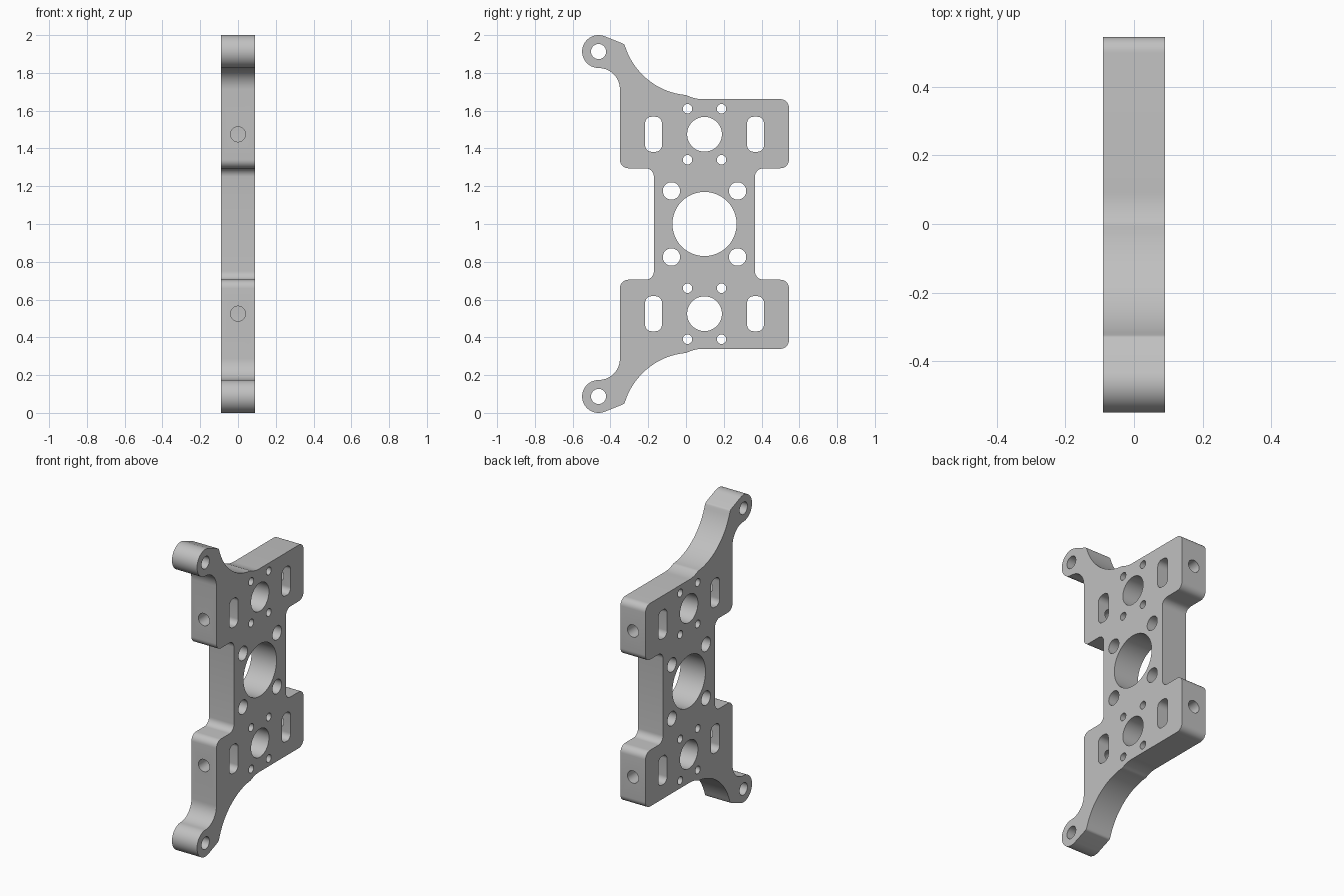
import bpy
import bmesh
from math import radians, cos, sin, tan, pi
from mathutils import Matrix, Vector

default = bpy.data.objects.get("Cube")
if default:
    bpy.data.objects.remove(default, do_unlink=True)

HALF_THICK = 0.09
MID_Z = 1.0
AXIS_Y = 0.098      # centre line of the bores


def arc(cy, cz, r, start, end, steps):
    """Points along an arc, angles in degrees."""
    angles = [radians(start + (end - start) * i / steps) for i in range(steps + 1)]
    return [(cy + r * cos(a), cz + r * sin(a)) for a in angles]


def fillet(corners, steps=8):
    """Round each (y, z, radius) corner of a closed outline."""
    points = []
    for i, (y, z, r) in enumerate(corners):
        p = Vector((y, z))
        if r == 0:
            points.append((y, z))
            continue
        a = (Vector(corners[i - 1][:2]) - p).normalized()
        b = (Vector(corners[(i + 1) % len(corners)][:2]) - p).normalized()
        half = a.angle(b) / 2
        centre = p + (a + b).normalized() * (r / sin(half))
        start = p + a * (r / tan(half)) - centre
        end = p + b * (r / tan(half)) - centre
        turn = start.angle(end)
        for k in range(steps + 1):
            t = k / steps
            q = (start * sin((1 - t) * turn) + end * sin(t * turn)) / sin(turn)
            points.append(tuple(centre + q))
    return points


def sharp(points):
    return [(y, z, 0) for y, z in points]


# Upper half of the outline, heights measured from the middle
upper = [(0.365, 0.295, 0.045), (0.545, 0.295, 0.045), (0.545, 0.661, 0.045),
         (0.05, 0.661, 0.19), (0.0, 0.683, 0.05)]
upper += sharp(arc(0.033, 1.054, 0.373, 261, 198, 24))      # sweeping arm
upper += [(-0.328, 0.953, 0.02)]
upper += sharp(arc(-0.463, 0.913, 0.087, 66, 270, 32))      # lug
upper += sharp(arc(-0.463, 0.713, 0.113, 90, 0, 14)[1:])    # inner curve of arm
upper += [(-0.35, 0.295, 0.045), (-0.17, 0.295, 0.045)]
lower = [(y, -z, r) for y, z, r in reversed(upper)]
loops = [fillet(upper + lower)]


def bore(y, z, r):
    loops.append(arc(y, z, r, 0, 360, 48)[:-1])


# Bores and slots through the plate
bore(AXIS_Y, 0, 0.17)
for s in (1, -1):
    bore(-0.463, s * 0.913, 0.04)
    bore(AXIS_Y, s * 0.475, 0.092)
    for d in (-1, 1):
        bore(AXIS_Y + d * 0.175, s * 0.175, 0.046)
        for h in (0.34, 0.61):
            bore(AXIS_Y + d * 0.09, s * h, 0.025)
        cy, cz = AXIS_Y + d * 0.27, s * 0.475
        loops.append(fillet([(cy + u * 0.045, cz + v * 0.093, 0.036)
                             for u, v in ((-1, -1), (1, -1), (1, 1), (-1, 1))]))

# Filled outline, extruded to the plate thickness
curve = bpy.data.curves.new("plate_profile", 'CURVE')
curve.dimensions = '2D'
curve.fill_mode = 'BOTH'
curve.extrude = HALF_THICK
for pts in loops:
    spline = curve.splines.new('POLY')
    spline.points.add(len(pts) - 1)
    for point, (y, z) in zip(spline.points, pts):
        point.co = (y, z, 0, 1)
    spline.use_cyclic_u = True
helper = bpy.data.objects.new("plate_profile", curve)
bpy.context.collection.objects.link(helper)
bpy.context.view_layer.update()
depsgraph = bpy.context.evaluated_depsgraph_get()
mesh = bpy.data.meshes.new_from_object(helper.evaluated_get(depsgraph))
bpy.data.objects.remove(helper, do_unlink=True)

# Stand the plate upright: profile x, y become y, z
mesh.transform(Matrix(((0, 0, 1, 0), (1, 0, 0, 0), (0, 1, 0, MID_Z), (0, 0, 0, 1))))
bm = bmesh.new()
bm.from_mesh(mesh)
bmesh.ops.remove_doubles(bm, verts=bm.verts, dist=0.0001)
bmesh.ops.recalc_face_normals(bm, faces=bm.faces)
bm.to_mesh(mesh)
bm.free()
plate = bpy.data.objects.new("mounting_plate", mesh)
bpy.context.collection.objects.link(plate)

# Screw holes drilled from the front and back edges into the slots
bm = bmesh.new()
for s in (1, -1):
    for y in (-0.302, 0.498):
        place = Matrix.Translation((0, y, MID_Z + s * 0.475)) @ Matrix.Rotation(pi / 2, 4, 'X')
        bmesh.ops.create_cone(bm, cap_ends=True, segments=32, radius1=0.04,
                              radius2=0.04, depth=0.26, matrix=place)
drill_mesh = bpy.data.meshes.new("edge_drill")
bm.to_mesh(drill_mesh)
bm.free()
drill = bpy.data.objects.new("edge_drill", drill_mesh)
drill.hide_render = True
bpy.context.collection.objects.link(drill)

cut = plate.modifiers.new("edge_holes", 'BOOLEAN')
cut.operation = 'DIFFERENCE'
cut.solver = 'EXACT'
cut.object = drill
bpy.ops.object.select_all(action='DESELECT')
bpy.context.view_layer.objects.active = plate
plate.select_set(True)
bpy.ops.object.modifier_apply(modifier=cut.name)
bpy.data.objects.remove(drill, do_unlink=True)

# Plain grey finish
grey = bpy.data.materials.new("plain_grey")
grey.use_nodes = True
colour = (0.53, 0.53, 0.53, 1)
grey.diffuse_color = colour
grey.node_tree.nodes["Principled BSDF"].inputs["Base Color"].default_value = colour
plate.data.materials.clear()
plate.data.materials.append(grey)
bpy.ops.object.shade_smooth_by_angle(angle=radians(30))
